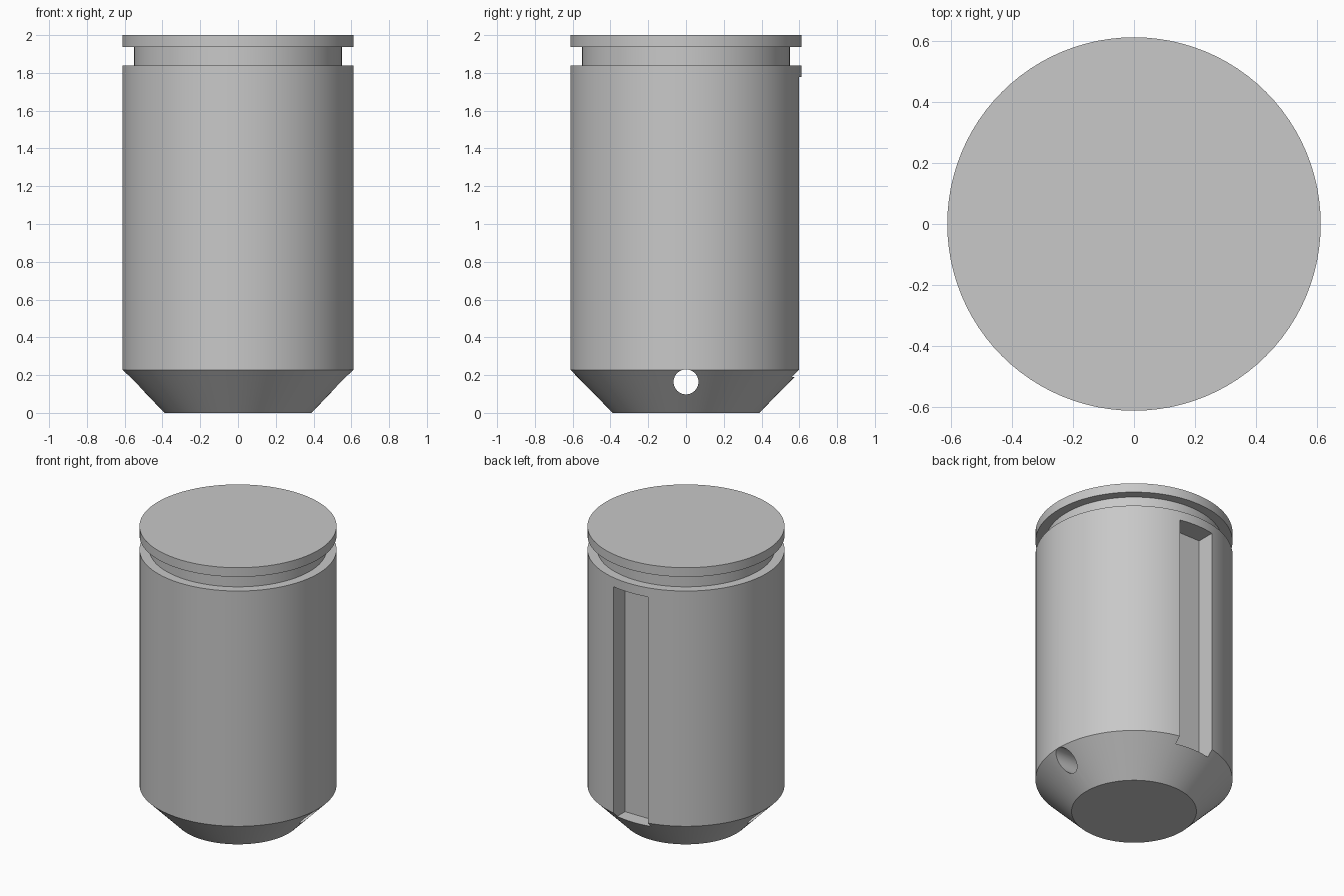
import bpy, bmesh, math
from mathutils import Matrix, Vector

cube = bpy.data.objects.get("Cube")
if cube:
    bpy.data.objects.remove(cube, do_unlink=True)

SEGMENTS = 96
RADIUS = 0.612

steel = bpy.data.materials.new("grey steel")
steel.use_nodes = True
colour = (0.58, 0.58, 0.58, 1)
steel.diffuse_color = colour
steel.node_tree.nodes["Principled BSDF"].inputs["Base Color"].default_value = colour


def finish(bm, name):
    """Turn a bmesh into a linked object with the steel material."""
    bmesh.ops.recalc_face_normals(bm, faces=bm.faces)
    mesh = bpy.data.meshes.new(name)
    bm.to_mesh(mesh)
    bm.free()
    mesh.materials.append(steel)
    obj = bpy.data.objects.new(name, mesh)
    bpy.context.collection.objects.link(obj)
    return obj


def turned(name, profile):
    """Stack rings from (radius, height) pairs and cap both ends."""
    bm = bmesh.new()
    rings = []
    for r, z in profile:
        rings.append([bm.verts.new((r * math.cos(a), r * math.sin(a), z))
                      for a in (2 * math.pi * i / SEGMENTS for i in range(SEGMENTS))])
    for low, high in zip(rings, rings[1:]):
        for i in range(SEGMENTS):
            j = (i + 1) % SEGMENTS
            bm.faces.new((low[i], low[j], high[j], high[i]))
    bm.faces.new(rings[0])
    bm.faces.new(rings[-1])
    return finish(bm, name)


def box(name, low, high):
    low, high = Vector(low), Vector(high)
    bm = bmesh.new()
    bmesh.ops.create_cube(bm, size=1, matrix=Matrix.Translation((low + high) / 2)
                          @ Matrix.Diagonal((*(high - low), 1)))
    return finish(bm, name)


def rod_along_x(name, radius, z):
    bm = bmesh.new()
    bmesh.ops.create_cone(bm, cap_ends=True, segments=48, radius1=radius, radius2=radius,
                          depth=2, matrix=Matrix.Translation((0, 0, z))
                          @ Matrix.Rotation(math.pi / 2, 4, "Y"))
    return finish(bm, name)


# Turned body: tapered foot, straight barrel, ring groove and top flange
body = turned("plunger_body", [
    (0.388, 0), (RADIUS, 0.228), (RADIUS, 1.84), (0.55, 1.84),
    (0.55, 1.937), (RADIUS, 1.937), (RADIUS, 2)])

# Keyway down the back and cross hole through the taper
cutters = [
    box("keyway_cutter", (-0.13, 0.475, 0.19), (0.13, 0.8, 1.778)),
    rod_along_x("cross_hole_cutter", 0.066, 0.164),
]
bpy.context.view_layer.objects.active = body
body.select_set(True)
for cutter in cutters:
    cutter.hide_render = True
    cut = body.modifiers.new(cutter.name, "BOOLEAN")
    cut.operation = "DIFFERENCE"
    cut.solver = "EXACT"
    cut.object = cutter
    bpy.ops.object.modifier_apply(modifier=cut.name)
    bpy.data.objects.remove(cutter, do_unlink=True)

# Smooth round walls, sharp machined edges
bpy.ops.object.shade_smooth_by_angle(angle=math.radians(25))
